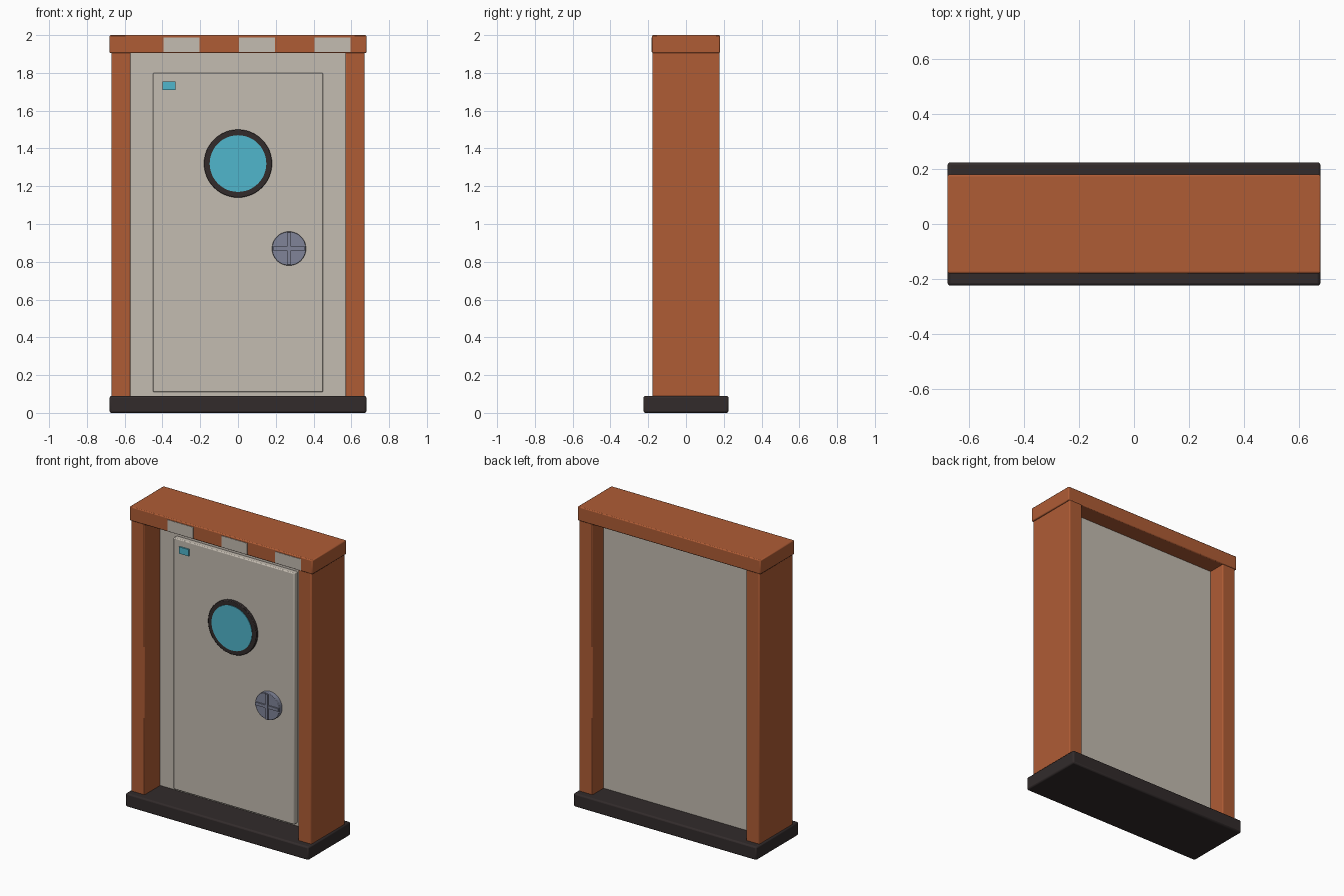
import bpy
from math import radians

old = bpy.data.objects.get("Cube")
if old:
    bpy.data.objects.remove(old, do_unlink=True)


def material(name, r, g, b):
    """Make a flat material from 8-bit display values."""
    def lin(v):
        v /= 255
        return v / 12.92 if v <= 0.04045 else ((v + 0.055) / 1.055) ** 2.4
    colour = (lin(r), lin(g), lin(b), 1)
    m = bpy.data.materials.new(name)
    m.use_nodes = True
    m.diffuse_color = colour
    m.node_tree.nodes["Principled BSDF"].inputs["Base Color"].default_value = colour
    return m


orange = material("rust orange", 175, 92, 53)
cream = material("warm grey", 196, 188, 177)
dark = material("dark brown", 50, 43, 43)
cyan = material("cyan glass", 80, 182, 204)
steel = material("blue steel", 128, 132, 152)


def finish(ob, name, mat, bevel):
    ob.name = name
    ob.data.materials.append(mat)
    if bevel:
        mod = ob.modifiers.new("Bevel", "BEVEL")
        mod.width = bevel
        mod.segments = 2
        mod.limit_method = "ANGLE"
    bpy.ops.object.shade_smooth_by_angle(angle=radians(30))
    return ob


def box(name, mat, x, y, z, bevel=0.0):
    """Box spanning the given (min, max) ranges."""
    spans = (x, y, z)
    bpy.ops.mesh.primitive_cube_add(size=1, location=[sum(s) / 2 for s in spans])
    ob = bpy.context.object
    ob.scale = [s[1] - s[0] for s in spans]
    bpy.ops.object.transform_apply(location=False, rotation=False, scale=True)
    return finish(ob, name, mat, bevel)


def disc(name, mat, x, z, radius, y, bevel=0.0):
    """Cylinder facing the front, spanning the y range."""
    bpy.ops.mesh.primitive_cylinder_add(
        vertices=48, radius=radius, depth=y[1] - y[0],
        location=(x, sum(y) / 2, z), rotation=(radians(90), 0, 0))
    return finish(bpy.context.object, name, mat, bevel)


# Frame
box("sill", dark, (-0.68, 0.68), (-0.225, 0.225), (0, 0.09), 0.01)
box("lintel", orange, (-0.68, 0.68), (-0.18, 0.18), (1.905, 2), 0.006)
for side, name in ((-1, "right_jamb"), (1, "left_jamb")):
    box(name, orange, sorted((side * 0.57, side * 0.67)),
        (-0.178, 0.178), (0.01, 1.91), 0.006)

# Pale stripes on the lintel
for i in range(3):
    x = -0.3 + 0.4 * i
    box(f"lintel_stripe_{i + 1}", cream, (x - 0.095, x + 0.095),
        (-0.183, -0.177), (1.91, 1.987))

# Door slab and raised front panel
box("door_slab", cream, (-0.572, 0.572), (-0.012, 0.06), (0.05, 1.907))
box("door_panel", cream, (-0.45, 0.45), (-0.045, 0), (0.11, 1.8), 0.006)
box("status_light", cyan, (-0.4, -0.33), (-0.055, -0.04), (1.71, 1.755))

# Round window
disc("window_rim", dark, 0, 1.32, 0.18, (-0.063, -0.04), 0.004)
disc("window_glass", cyan, 0, 1.32, 0.15, (-0.067, -0.05))

# Hand wheel with a raised cross
wx, wz = 0.27, 0.87
disc("hand_wheel", steel, wx, wz, 0.09, (-0.075, -0.04), 0.003)
box("wheel_bar_upright", steel, (wx - 0.01, wx + 0.01), (-0.084, -0.07), (wz - 0.085, wz + 0.085))
box("wheel_bar_level", steel, (wx - 0.085, wx + 0.085), (-0.083, -0.07), (wz - 0.01, wz + 0.01))
